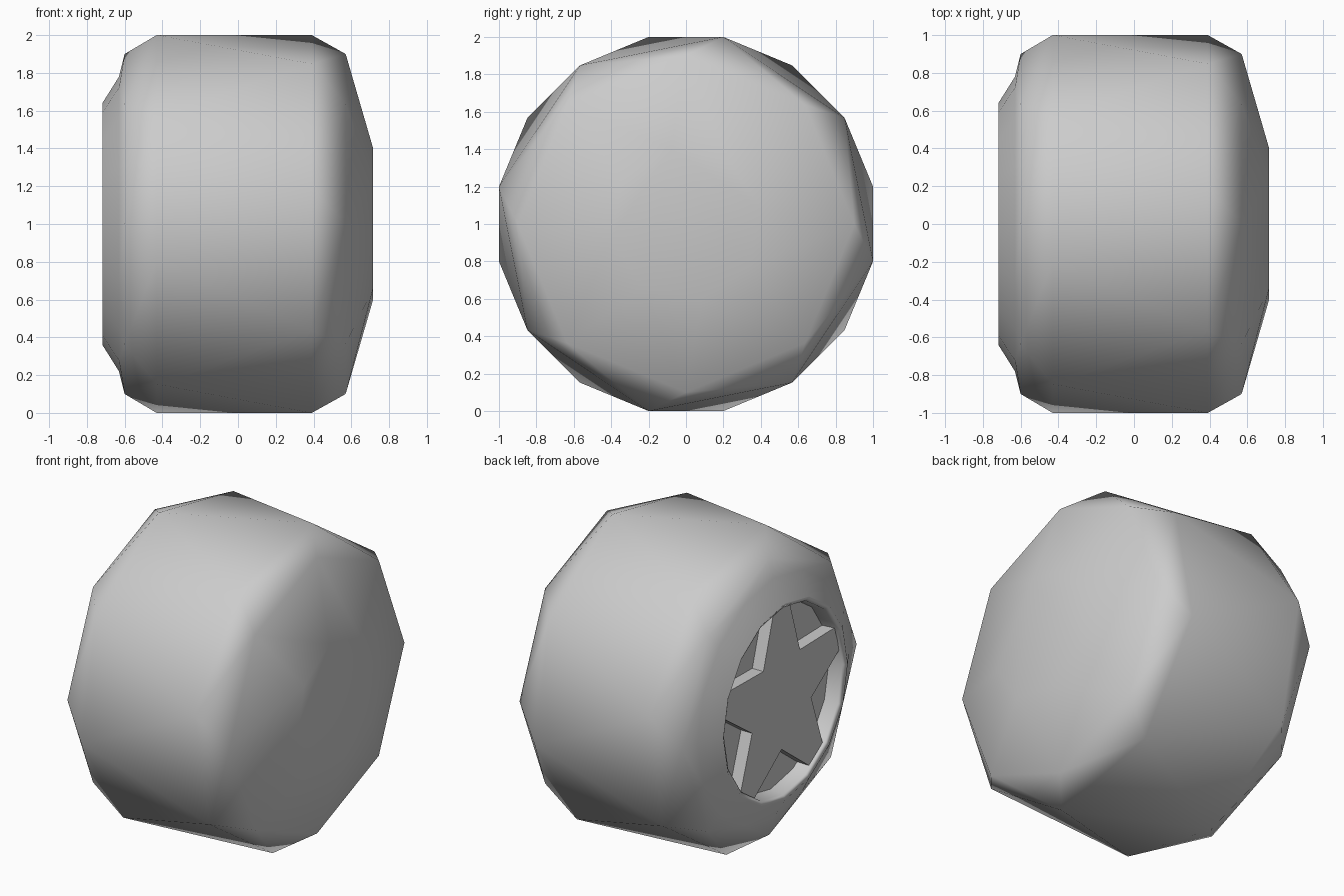
import bpy, bmesh
from math import cos, sin, pi, radians

cube = bpy.data.objects.get("Cube")
if cube:
    bpy.data.objects.remove(cube)

grey = bpy.data.materials.new("plain_grey")
grey.use_nodes = True
colour = (0.6, 0.6, 0.6, 1)
grey.diffuse_color = colour
grey.node_tree.nodes["Principled BSDF"].inputs["Base Color"].default_value = colour


def ring(bm, x, radius, sides, offset=0.0):
    """Vertices of a polygon around the axle, at position x."""
    angles = [radians(offset) + 2 * pi * i / sides for i in range(sides)]
    return [bm.verts.new((x, radius * cos(a), 1 + radius * sin(a))) for a in angles]


def make_object(name, bm):
    bmesh.ops.recalc_face_normals(bm, faces=bm.faces)
    mesh = bpy.data.meshes.new(name)
    bm.to_mesh(mesh)
    bm.free()
    mesh.materials.append(grey)
    obj = bpy.data.objects.new(name, mesh)
    bpy.context.collection.objects.link(obj)
    return obj


def loop_edges(verts):
    return [e for e in {e for v in verts for e in v.link_edges}
            if all(v in verts for v in e.verts)]


# Tyre: twisted octagon rings wrapped into a convex shell with a domed side
bm = bmesh.new()
rim = ring(bm, -0.60, 0.90, 8)
ring(bm, -0.43, 1.02, 8, 11.25)
ring(bm, 0.39, 1.02, 8, 33.75)
ring(bm, 0.57, 0.90, 8)
ring(bm, 0.715, 0.41, 8, 11.25)
bmesh.ops.convex_hull(bm, input=bm.verts[:])

# Open the hub side, then add the raised lip and recessed hub floor
hub_faces = [f for f in bm.faces if all(v in rim for v in f.verts)]
bmesh.ops.delete(bm, geom=hub_faces, context='FACES')
bmesh.ops.delete(bm, geom=[e for e in bm.edges if not e.link_faces], context='EDGES')
previous = loop_edges(rim)
for x, radius in ((-0.63, 0.78), (-0.718, 0.64), (-0.70, 0.61), (-0.61, 0.60)):
    verts = ring(bm, x, radius, 16)
    edges = [bm.edges.new((verts[i - 1], verts[i])) for i in range(16)]
    bmesh.ops.bridge_loops(bm, edges=previous + edges)
    previous = edges
floor = bm.faces.new(verts)
for face in bm.faces:
    face.smooth = face is not floor
for edge in floor.edges:
    edge.smooth = False
tyre = make_object("tyre", bm)
weighted = tyre.modifiers.new("even_shading", 'WEIGHTED_NORMAL')
weighted.keep_sharp = True

# Five-armed hub star with blunt tips
bm = bmesh.new()
outline = []
for arm in range(5):
    centre = pi / 2 + arm * 2 * pi / 5
    for turn, radius in ((-0.14, 0.605), (0.14, 0.605), (pi / 5, 0.32)):
        a = centre + turn
        outline.append(bm.verts.new((-0.69, radius * cos(a), 1 + radius * sin(a))))
face = bm.faces.new(outline)
extruded = bmesh.ops.extrude_face_region(bm, geom=[face], use_keep_orig=True)
moved = [v for v in extruded["geom"] if isinstance(v, bmesh.types.BMVert)]
bmesh.ops.translate(bm, verts=moved, vec=(0.085, 0, 0))
make_object("hub_star", bm)
